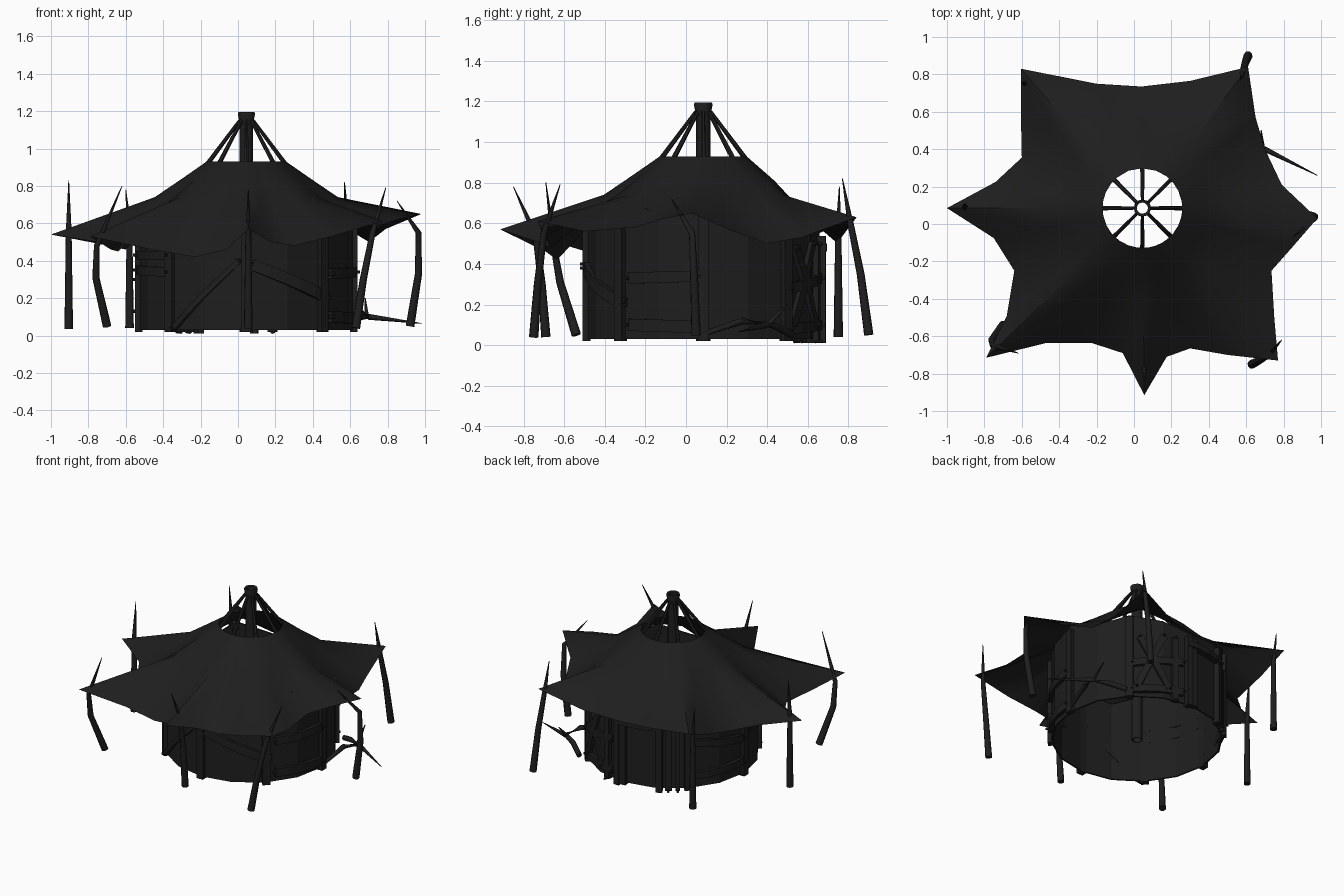
import bpy, bmesh
from math import sin, cos, radians, hypot, ceil
from mathutils import Vector
from mathutils.bvhtree import BVHTree

if "Cube" in bpy.data.objects:
    bpy.data.objects.remove(bpy.data.objects["Cube"])

CX, CY = 0.045, 0.085
R = 0.567
dark = bpy.data.materials.new("dark_hide_and_wood")
dark.diffuse_color = (0.013, 0.013, 0.013, 1)
dark.use_nodes = True
dark.node_tree.nodes["Principled BSDF"].inputs["Base Color"].default_value = dark.diffuse_color


def add(name, bm, angle=None):
    bmesh.ops.remove_doubles(bm, verts=bm.verts, dist=1e-5)
    bmesh.ops.recalc_face_normals(bm, faces=bm.faces)
    me = bpy.data.meshes.new(name)
    bm.to_mesh(me)
    bm.free()
    ob = bpy.data.objects.new(name, me)
    bpy.context.collection.objects.link(ob)
    me.materials.append(dark)
    if angle:
        bpy.context.view_layer.objects.active = ob
        ob.select_set(True)
        bpy.ops.object.shade_smooth_by_angle(angle=radians(angle))
        ob.select_set(False)
    return ob


def polar(a, r, z):
    return Vector((CX + r * cos(radians(a)), CY + r * sin(radians(a)), z))


def skin(bm, rings, closed=True, caps=True):
    n = len(rings[0])
    vs = [[bm.verts.new(p) for p in ring] for ring in rings]
    for a, b in zip(vs, vs[1:]):
        for i in range(n if closed else n - 1):
            bm.faces.new((a[i], a[(i + 1) % n], b[(i + 1) % n], b[i]))
    if caps:
        bm.faces.new(vs[0])
        bm.faces.new(vs[-1])


def limb(name, pts, radii, sides=8):
    # tapered branch through a few points
    pts = [Vector(p) for p in pts]
    rings = []
    for i, p in enumerate(pts):
        d = (pts[min(i + 1, len(pts) - 1)] - pts[max(i - 1, 0)]).normalized()
        u = d.cross(Vector((0.3, 1, 0.1))).normalized()
        v = d.cross(u)
        rings.append([p + radii[i] * (u * cos(6.28319 * k / sides) + v * sin(6.28319 * k / sides))
                      for k in range(sides)])
    bm = bmesh.new()
    skin(bm, rings)
    return add(name, bm, 50)


def plank(name, a0, z0, a1, z1, w, t=0.03, r=R - 0.012):
    # flat board wrapped on the round wall
    ds, dz = radians(a1 - a0) * R, z1 - z0
    L = hypot(ds, dz)
    ps, pz = -dz / L * w / 2, ds / L * w / 2
    pa = ps / R * 57.2958
    n = max(1, ceil(abs(a1 - a0) / 11))
    rings = []
    for i in range(n + 1):
        a, z = a0 + (a1 - a0) * i / n, z0 + dz * i / n
        rings.append([polar(a + pa, r, z + pz), polar(a + pa, r + t, z + pz),
                      polar(a - pa, r + t, z - pz), polar(a - pa, r, z - pz)])
    bm = bmesh.new()
    skin(bm, rings)
    return add(name, bm)


# canopy: star outline rising to an open smoke ring
outline = [(-.605, .83, .62), (-.2, .75, .53), (.04, .735, .51), (.3, .765, .53), (.61, .84, .63),
           (.65, .57, .53), (.70, .40, .50), (.79, .21, .57), (.98, .03, .65), (.85, -.12, .62),
           (.735, -.25, .58), (.75, -.5, .56), (.77, -.73, .61), (.5, -.70, .53), (.3, -.665, .48),
           (.175, -.71, .50), (.055, -.915, .57), (-.06, -.69, .46), (-.23, -.635, .42),
           (-.465, -.635, .46), (-.79, -.715, .53), (-.68, -.49, .46), (-.64, -.25, .45),
           (-.75, -.075, .50), (-1.0, .085, .54), (-.74, .225, .49), (-.6, .355, .46), (-.605, .6, .53)]
rings = [[], [], [], []]
c = Vector((CX, CY, 0))
for x, y, z in outline:
    d = Vector((x - CX, y - CY, 0))
    ridge = min(1, max(0, (d.length - 0.66) / 0.25))
    d.normalize()
    rings[0].append(c + d * 0.213 + Vector((0, 0, .93)))
    rings[1].append(c + d * 0.35 + Vector((0, 0, .81 + .025 * ridge)))
    rings[2].append(c + d * 0.49 + Vector((0, 0, .66 + .08 * ridge)))
    rings[3].append(Vector((x, y, z)))
bm = bmesh.new()
skin(bm, rings, caps=False)
tree = BVHTree.FromBMesh(bm)
add("canopy", bm, 60)


def roof(a, limit=0.9, r=R + 0.01):
    # lowest canopy height near this bearing
    hits = [tree.ray_cast(polar(a + k, r, 0), Vector((0, 0, 1)))[0] for k in (-4, 0, 4)]
    return min([limit] + [h.z - 0.005 for h in hits if h])


# round wall reaching up to the canopy
bm = bmesh.new()
angs = [22.5 * i for i in range(16)]
skin(bm, [[polar(a, R, .03) for a in angs], [polar(a, R, roof(a)) for a in angs]], caps=False)
wall = add("wall", bm)
m = wall.modifiers.new("thickness", 'SOLIDIFY')
m.thickness = 0.012
m.offset = 0

# hollow centre pole with flared cap, and eight roof struts
bm = bmesh.new()
prof = [(.036, .02), (.036, 1.12), (.036, 1.13), (.046, 1.185), (.043, 1.195), (.03, 1.19), (.03, .02), (.036, .02)]
skin(bm, [[polar(k * 30, r, z) for k in range(12)] for r, z in prof], caps=False)
add("centre_pole", bm, 40)
for k in range(8):
    limb(f"roof_strut_{k}", [polar(k * 45, .036, 1.15), polar(k * 45, .225, .895)], [.009, .013], 6)

# wall posts
for k in range(8):
    a = k * 45
    plank(f"wall_post_{k}", a, .02, a, roof(a, .64, R + .05), .05, .04)

# closed door with frame at the back
for i, a in enumerate((86, 116)):
    plank(f"door_post_{i}", a, .01, a, roof(a, .58, R + .05), .04, .05)
plank("door_lintel", 84, .48, 118, .48, .04, .055)

# boards nailed round the wall: start angle, height, end angle, height, width
boards = [(228, .04, 266, .40, .03), (273, .38, 318, .2, .06), (321, .33, 358, .34, .055),
          (321, .10, 358, .09, .06), (182, .35, 224, .34, .05), (182, .43, 224, .43, .045),
          (138, .12, 178, .13, .05), (138, .36, 178, .30, .05),
          (50, .10, 68, .50, .045), (72, .10, 52, .48, .045), (47, .28, 82, .33, .05),
          (47, .08, 82, .10, .05), (122, .02, 122, .5, .045), (128, .02, 128, .48, .03),
          (76, .02, 76, .5, .045)]
for i, (a0, z0, a1, z1, w) in enumerate(boards):
    plank(f"wall_board_{i}", a0, z0, a1, z1, w, .035)
    for a, z in ((a0, z0), (a1, z1)):
        limb(f"peg_{i}_{int(a)}", [polar(a, R, z), polar(a, R + .04, z)], [.011, .008], 6)

# canopy stakes ending in thin spikes
stakes = {
    "left": [(-.905, .09, .035), (-.905, .09, .3), (-.905, .09, .56), (-.905, .11, .83)],
    "front_left": [(-.70, -.54, .05), (-.76, -.62, .31), (-.755, -.65, .48), (-.62, -.69, .80)],
    "front": [(.055, -.69, .04), (.055, -.71, .3), (.055, -.74, .54), (.055, -.85, .78)],
    "front_right": [(.63, -.75, .04), (.67, -.73, .3), (.72, -.70, .55), (.79, -.62, .79)],
    "right": [(.92, .05, .05), (.965, .04, .33), (.965, .03, .55), (.85, -.07, .72)],
    "back_right": [(.61, .90, .05), (.595, .86, .35), (.58, .81, .6), (.57, .77, .82)],
    "back_left": [(-.58, .75, .04), (-.58, .75, .3), (-.58, .75, .55), (-.60, .755, .78)],
}
for name, pts in stakes.items():
    limb(f"{name}_stake", pts, [.024, .02, .016, .002])

# forked branch leaning on the back right wall
limb("ground_branch", [(.63, .10, .06), (.66, .28, .12), (.70, .40, .10), (.98, .26, .065)],
     [.012, .018, .016, .002])
limb("branch_fork", [(.50, .52, .05), (.60, .45, .09), (.69, .40, .10), (.68, .5, .2)],
     [.018, .018, .015, .003])
